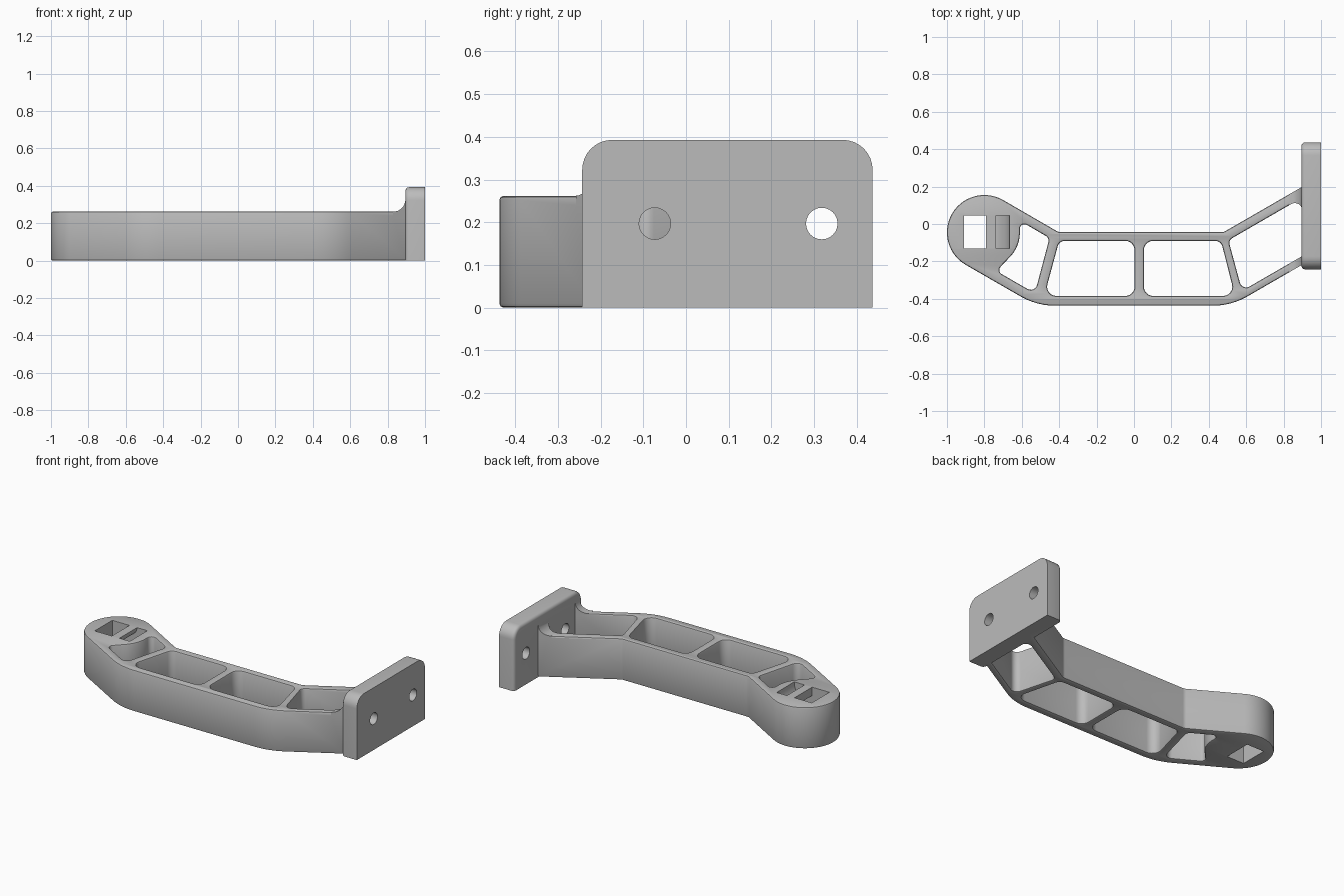
import bpy, bmesh, math
from mathutils import Vector

cube = bpy.data.objects.get("Cube")
if cube:
    bpy.data.objects.remove(cube)

HEIGHT, RIM = 0.262, 0.01
HEAD = Vector((-0.8, -0.045))
SLOPE = math.tan(math.radians(30))

grey = bpy.data.materials.new("plain_grey")
grey.use_nodes = True
grey.diffuse_color = (0.5, 0.5, 0.5, 1)
grey.node_tree.nodes["Principled BSDF"].inputs["Base Color"].default_value = (0.5, 0.5, 0.5, 1)


def arc(centre, radius, start, end, steps):
    angles = [math.radians(start + (end - start) * i / steps) for i in range(steps + 1)]
    return [Vector(centre) + radius * Vector((math.cos(a), math.sin(a))) for a in angles]


def rounded(corners, steps=6):
    """Outline from (x, y, radius) corners; radius 0 stays sharp."""
    out = []
    for i, (x, y, r) in enumerate(corners):
        p = Vector((x, y))
        if r == 0:
            out.append(p)
            continue
        a = (Vector(corners[i - 1][:2]) - p).normalized()
        b = (Vector(corners[(i + 1) % len(corners)][:2]) - p).normalized()
        half = a.angle(b) / 2
        mid = p + (a + b).normalized() * (r / math.sin(half))
        u = (p + a * (r / math.tan(half))) - mid
        v = (p + b * (r / math.tan(half))) - mid
        sweep = u.angle(v)
        for k in range(steps + 1):
            t = k / steps
            out.append(mid + (u * math.sin((1 - t) * sweep) + v * math.sin(t * sweep)) / math.sin(sweep))
    return out


def activate(obj):
    bpy.ops.object.select_all(action='DESELECT')
    obj.select_set(True)
    bpy.context.view_layer.objects.active = obj


def prism(name, outline, axis, low, high):
    """Extrude a 2D outline along axis 0, 1 or 2."""
    bm = bmesh.new()
    verts = []
    for p in outline:
        co = list(p)
        co.insert(axis, low)
        verts.append(bm.verts.new(co))
    face = bm.faces.new(verts)
    moved = bmesh.ops.extrude_face_region(bm, geom=[face])["geom"]
    shift = Vector((0, 0, 0))
    shift[axis] = high - low
    bmesh.ops.translate(bm, vec=shift, verts=[g for g in moved if isinstance(g, bmesh.types.BMVert)])
    bmesh.ops.recalc_face_normals(bm, faces=bm.faces)
    return finish(name, bm)


def finish(name, bm):
    mesh = bpy.data.meshes.new(name)
    bm.to_mesh(mesh)
    bm.free()
    obj = bpy.data.objects.new(name, mesh)
    bpy.context.collection.objects.link(obj)
    mesh.materials.append(grey)
    return obj


def combine(target, other, operation):
    activate(target)
    mod = target.modifiers.new("combine", 'BOOLEAN')
    mod.operation, mod.solver, mod.object = operation, 'EXACT', other
    bpy.ops.object.modifier_apply(modifier=mod.name)
    bpy.data.objects.remove(other)


def frame(name, loops, height):
    """Flat plate with pockets and softened rims."""
    curve = bpy.data.curves.new(name, 'CURVE')
    curve.dimensions, curve.fill_mode = '2D', 'BOTH'
    curve.extrude = height / 2 - RIM
    curve.bevel_depth, curve.bevel_resolution, curve.offset = RIM, 1, -RIM
    for loop in loops:
        spline = curve.splines.new('POLY')
        spline.points.add(len(loop) - 1)
        for point, p in zip(spline.points, loop):
            point.co = (p.x, p.y, 0, 1)
        spline.use_cyclic_u = True
    obj = bpy.data.objects.new(name, curve)
    bpy.context.collection.objects.link(obj)
    activate(obj)
    bpy.ops.object.convert(target='MESH')
    obj = bpy.context.view_layer.objects.active
    bm = bmesh.new()
    bm.from_mesh(obj.data)
    bmesh.ops.translate(bm, vec=(0, 0, height / 2), verts=bm.verts)
    bmesh.ops.remove_doubles(bm, verts=bm.verts, dist=0.0002)
    bmesh.ops.recalc_face_normals(bm, faces=bm.faces)
    bpy.data.objects.remove(obj)
    return finish(name, bm)


# Arm outline: round head, straight middle, sloped end
outer = arc(HEAD, 0.2, 60, 240, 28) + rounded([
    (-0.52, -0.437, 0.37), (0.52, -0.437, 0.37),
    (0.95, -0.437 + 0.43 * SLOPE, 0), (0.95, -0.043 + 0.47 * SLOPE, 0),
    (0.48, -0.043, 0.04), (-0.404, -0.043, 0.04)])[0:]
# Drop the fillet's wrap-around influence: corner neighbours follow the head tangents
tangent = HEAD + 0.2 * Vector((math.cos(math.radians(240)), math.sin(math.radians(240))))
tangent_up = HEAD + 0.2 * Vector((math.cos(math.radians(60)), math.sin(math.radians(60))))
outer = arc(HEAD, 0.2, 60, 240, 28)[1:-1] + rounded([
    (tangent.x, tangent.y, 0), (-0.52, -0.437, 0.37), (0.52, -0.437, 0.37),
    (0.95, -0.437 + 0.43 * SLOPE, 0), (0.95, -0.043 + 0.47 * SLOPE, 0),
    (0.48, -0.043, 0.04), (-0.404, -0.043, 0.04), (tangent_up.x, tangent_up.y, 0)])

# Pockets between the ribs
head_wall = [(p.x, p.y, 0) for p in arc(HEAD, 0.19, -48, 4, 8)]
pockets = [
    rounded([(-0.735, -0.252, 0.025)] + [(-0.53, -0.37, 0.035), (-0.452, -0.075, 0.03),
            (-0.612, 0.018, 0.025)] + head_wall[::-1]),
    rounded([(-0.48, -0.385, 0.05), (0.003, -0.385, 0.05), (0.003, -0.09, 0.05), (-0.4, -0.09, 0.04)]),
    rounded([(0.053, -0.385, 0.05), (0.54, -0.385, 0.05), (0.465, -0.09, 0.04), (0.053, -0.09, 0.05)]),
    rounded([(0.578, -0.357, 0.035), (0.9, -0.171, 0.02), (0.9, 0.141, 0.04), (0.505, -0.087, 0.03)]),
]
bracket = frame("bracket_arm", [outer] + pockets, HEIGHT)

# Fillet rising from the arm walls to the mounting plate
fillet = prism("plate_fillet", [(0.83, 0.24), (0.91, 0.24), (0.91, 0.327)]
               + arc((0.83, 0.327), 0.065, 0, -90, 8), 1, -0.35, 0.3)
combine(fillet, frame("tall_arm", [outer] + pockets, 0.5), 'INTERSECT')

# Mounting plate with rounded upper corners and a softened inner rim
plate = prism("mounting_plate", rounded([(-0.243, 0, 0), (0.437, 0, 0),
              (0.437, 0.393, 0.07), (-0.243, 0.393, 0.07)], 8), 0, 0.895, 1)
bm = bmesh.new()
bm.from_mesh(plate.data)
rim = [e for e in bm.edges if all(v.co.x < 0.9 for v in e.verts)
       and any(v.co.z > 0.01 for v in e.verts)]
bmesh.ops.bevel(bm, geom=rim, offset=0.02, segments=3, profile=0.5, affect='EDGES')
bm.to_mesh(plate.data)
bm.free()

combine(bracket, plate, 'UNION')
combine(bracket, fillet, 'UNION')

# Bolt holes through the plate
for y in (-0.073, 0.318):
    combine(bracket, prism("bolt_cutter", arc((y, 0.197), 0.037, 0, 345, 23), 0, 0.85, 1.1), 'DIFFERENCE')

# Square opening through the head, with a curved strap channel leading into it
square = [(-0.91, -0.13), (-0.79, -0.13), (-0.79, 0.045), (-0.91, 0.045)]
combine(bracket, prism("square_cutter", square, 2, -0.1, 0.4), 'DIFFERENCE')
bend = (-0.79, HEIGHT)
channel = ([Vector((-0.665, 0.3))] + arc(bend, 0.125, 0, -90, 10) + [Vector((-0.82, HEIGHT - 0.125)),
           Vector((-0.82, HEIGHT - 0.053))] + arc(bend, 0.053, -90, 0, 10) + [Vector((-0.737, 0.3))])
combine(bracket, prism("channel_cutter", channel, 1, -0.13, 0.045), 'DIFFERENCE')

activate(bracket)
bpy.ops.object.shade_smooth_by_angle(angle=math.radians(32))
